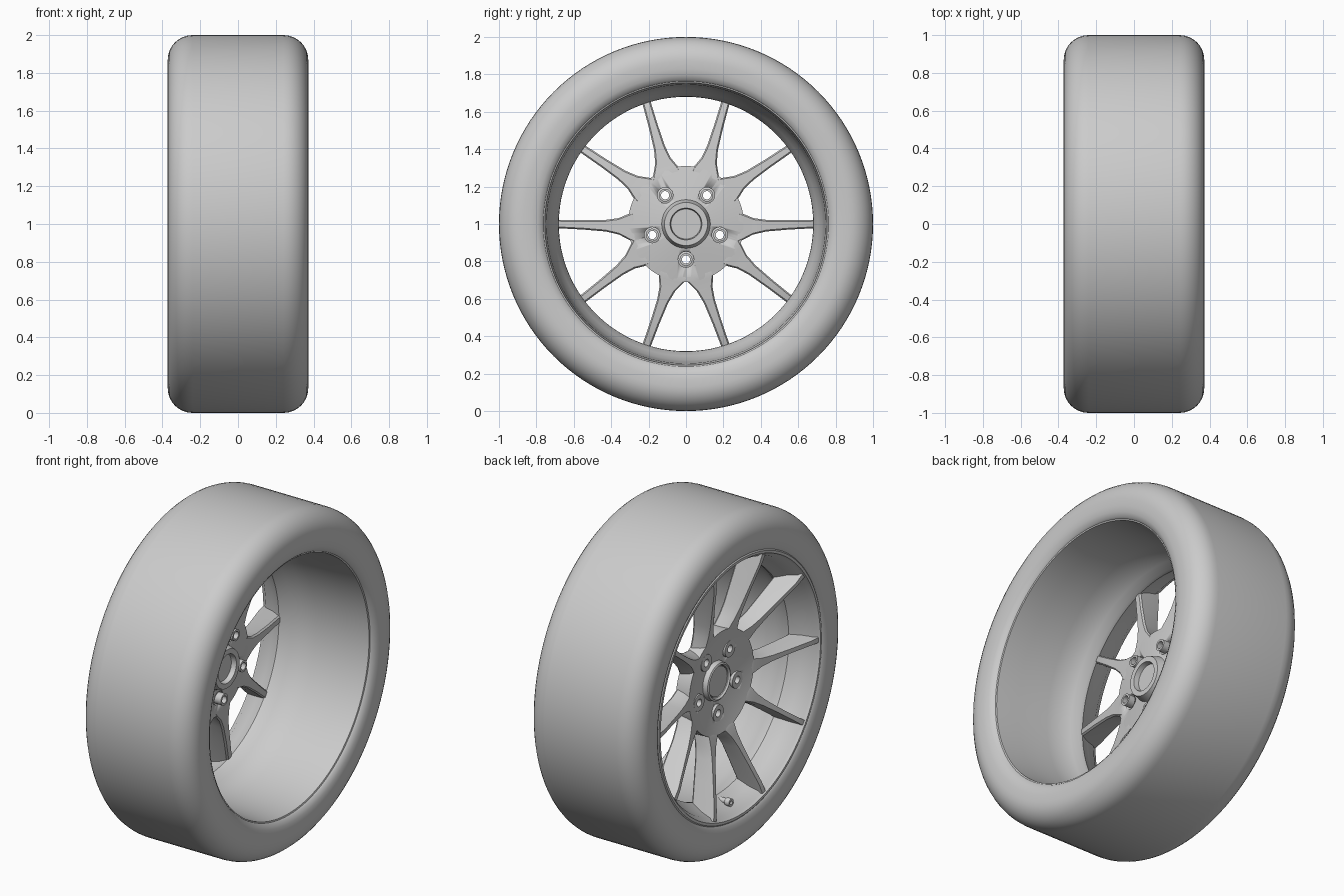
import bpy, bmesh
from math import sin, cos, pi, radians
from mathutils import Vector

if "Cube" in bpy.data.objects:
    bpy.data.objects.remove(bpy.data.objects["Cube"])

grey = bpy.data.materials.new("wheel grey")
grey.use_nodes = True
COLOUR = (0.6, 0.6, 0.6, 1)
grey.diffuse_color = COLOUR
grey.node_tree.nodes["Principled BSDF"].inputs["Base Color"].default_value = COLOUR

AXLE = Vector((0, 0, 1))


def polar(x, r, angle):
    """Point at distance r from the axle, angle measured from +y."""
    return AXLE + Vector((x, r * cos(angle), r * sin(angle)))


def finish(name, bm, sharp=35):
    bmesh.ops.remove_doubles(bm, verts=bm.verts, dist=1e-5)
    bmesh.ops.recalc_face_normals(bm, faces=bm.faces)
    mesh = bpy.data.meshes.new(name)
    bm.to_mesh(mesh)
    bm.free()
    mesh.materials.append(grey)
    obj = bpy.data.objects.new(name, mesh)
    bpy.context.collection.objects.link(obj)
    bpy.ops.object.select_all(action="DESELECT")
    obj.select_set(True)
    bpy.context.view_layer.objects.active = obj
    bpy.ops.object.shade_smooth_by_angle(angle=radians(sharp))
    return obj


def loft(bm, rings, loop=False):
    """Skin closed rings of points; cap the ends unless looping."""
    rows = [[bm.verts.new(p) for p in ring] for ring in rings]
    pairs = list(zip(rows, rows[1:])) + ([(rows[-1], rows[0])] if loop else [])
    for a, b in pairs:
        for i in range(len(a)):
            j = (i + 1) % len(a)
            bm.faces.new((a[i], a[j], b[j], b[i]))
    if not loop:
        bm.faces.new(rows[0])
        bm.faces.new(rows[-1])


def lathe(name, profile, steps=96, sharp=35):
    """Turn a closed (x, r) profile around the axle."""
    bm = bmesh.new()
    loft(bm, [[polar(x, r, 2 * pi * i / steps) for x, r in profile]
              for i in range(steps)], loop=True)
    return finish(name, bm, sharp)


def tube(name, x0, x1, outer, inner, r, angle, flare=0):
    """Hollow pin parallel to the axle."""
    profile = [(x0, inner), (x0, outer + flare), (x0 + 0.03, outer + flare),
               (x0 + 0.035, outer), (x1, outer), (x1, inner)]
    obj = lathe(name, profile, 24)
    obj.location = polar(0, r, angle) - AXLE
    return obj


# Tyre: rounded shoulders, gently tucked sidewalls
half = [(0.24 + 0.132 * sin(t), 0.87 + 0.13 * cos(t))
        for t in (i * pi / 16 for i in range(9))]
half += [(0.371, 0.83), (0.366, 0.795), (0.352, 0.77), (0.335, 0.757)]
lathe("tyre", [(-x, r) for x, r in reversed(half)] + half, 128, 50)

# Rim: dished outer lip, throat behind the spokes, wide barrel
lathe("rim", [
    (-0.34, 0.80), (-0.362, 0.772), (-0.362, 0.757), (-0.345, 0.75), (-0.33, 0.735),
    (-0.27, 0.715), (-0.225, 0.69), (-0.205, 0.68), (-0.185, 0.683), (-0.14, 0.705),
    (-0.08, 0.728), (0, 0.737), (0.2, 0.745), (0.34, 0.755), (0.345, 0.77), (0.3, 0.80)], 128)

# Hub plate with a boss on its inner side
hub = lathe("hub", [
    (-0.17, 0), (-0.19, 0.11), (-0.2, 0.16), (-0.215, 0.24), (-0.235, 0.305),
    (-0.15, 0.31), (-0.13, 0.2), (-0.12, 0.13), (-0.07, 0.115), (-0.07, 0.085),
    (-0.1, 0.08), (-0.1, 0)], 80)

BOLTS = [radians(54 + 72 * k) for k in range(5)]
bm = bmesh.new()
for a in BOLTS:
    loft(bm, [[polar(x, 0.19, a) + Vector((0, 0.042 * cos(t), 0.042 * sin(t)))
               for t in (2 * pi * i / 20 for i in range(20))] for x in (-0.4, 0)])
cutter = finish("bolt_cutter", bm)
cutter.hide_render = True
bpy.context.view_layer.objects.active = hub
cut = hub.modifiers.new("bolt holes", "BOOLEAN")
cut.object = cutter
cut.solver = "EXACT"
bpy.ops.object.modifier_apply(modifier=cut.name)
bpy.data.objects.remove(cutter)

# Centre cap with a raised ring
lathe("cap_ring", [(-0.16, 0.09), (-0.215, 0.092), (-0.225, 0.1),
                   (-0.22, 0.11), (-0.16, 0.118)], 64)
lathe("centre_cap", [(-0.15, 0), (-0.212, 0), (-0.212, 0.088), (-0.15, 0.092)], 64)

# Hollow wheel bolts and the valve
for a in BOLTS:
    tube("wheel_bolt", -0.215, -0.09, 0.034, 0.022, 0.19, a, 0.015)
tube("valve", -0.30, -0.2, 0.017, 0.01, 0.703, radians(270), 0.006)

# Spokes: distance, lean towards the bolt in degrees, front and back widths and depths
SECTIONS = [
    (0.75, 0, 0.03, 0.045, -0.355, -0.225),
    (0.69, 0, 0.026, 0.045, -0.345, -0.20),
    (0.55, 0.5, 0.026, 0.05, -0.305, -0.18),
    (0.43, 1.2, 0.034, 0.062, -0.272, -0.165),
    (0.36, 2, 0.05, 0.088, -0.252, -0.155),
    (0.31, 3, 0.08, 0.135, -0.238, -0.15),
    (0.28, 4, 0.1, 0.16, -0.226, -0.145),
    (0.25, 5, 0.06, 0.08, -0.205, -0.15)]


def spoke_ring(section, tip, side):
    r, lean, front, back, xf, xb = section
    angle = tip + side * radians(lean)
    across = Vector((0, -sin(angle), cos(angle)))
    mid = xf + 0.3 * (xb - xf)
    outline = [(xf, front), (mid, 0.5 * (front + back)), (xb - 0.01, back), (xb, back - 0.015)]
    pts = [polar(x, r, angle) + across * w / 2 for x, w in outline]
    return pts + [polar(x, r, angle) - across * w / 2 for x, w in reversed(outline)]


for a in BOLTS:
    for side in (-1, 1):
        bm = bmesh.new()
        loft(bm, [spoke_ring(s, a + side * radians(18), -side) for s in SECTIONS])
        finish("spoke", bm, 30)
